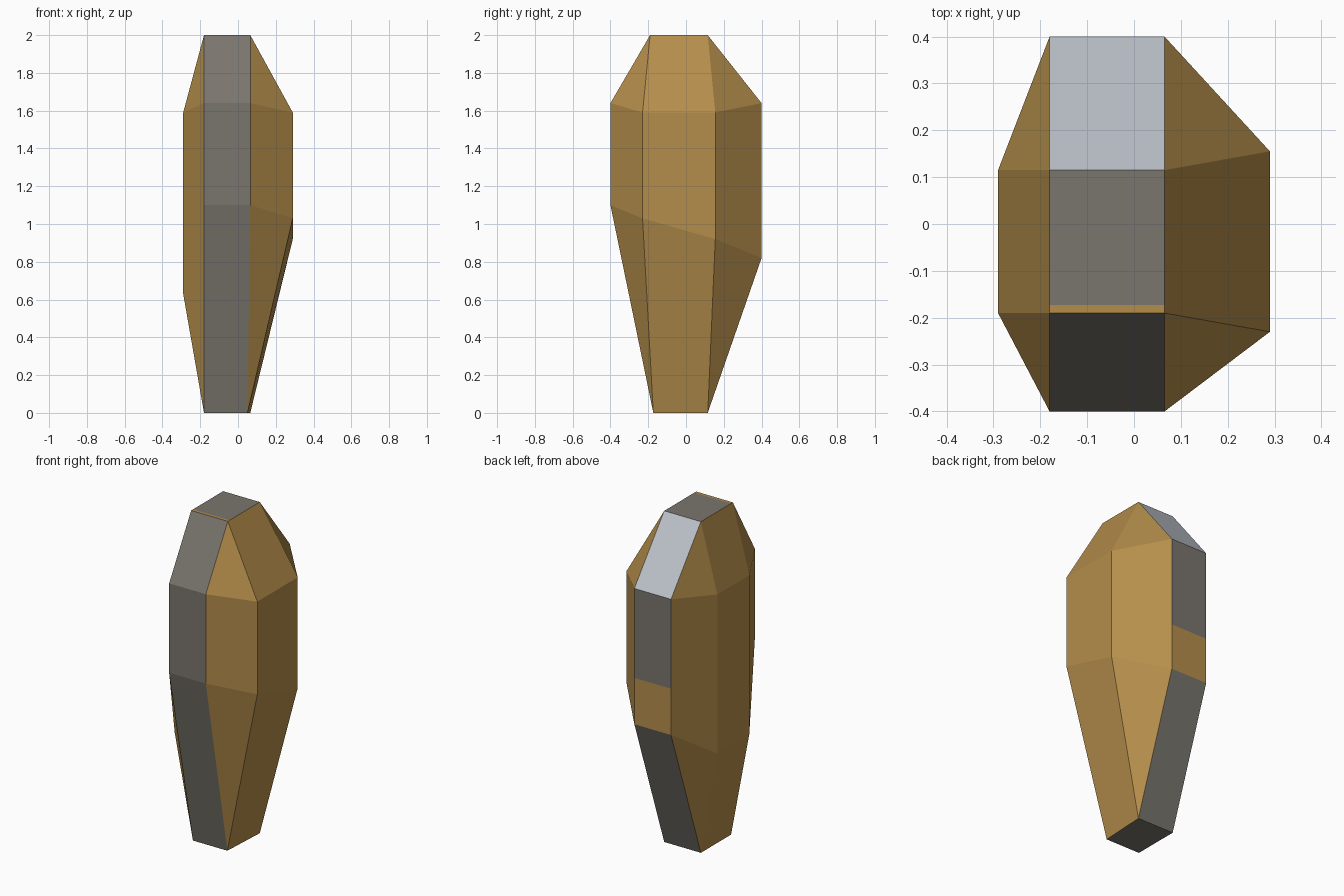
import bpy, bmesh

if "Cube" in bpy.data.objects:
    bpy.data.objects.remove(bpy.data.objects["Cube"])


def material(name, rgb):
    m = bpy.data.materials.new(name)
    m.diffuse_color = (*rgb, 1)
    m.use_nodes = True
    m.node_tree.nodes["Principled BSDF"].inputs["Base Color"].default_value = m.diffuse_color
    return m


GOLD, GREY, PALE = 0, 1, 2
mats = [material("gold", (0.46, 0.27, 0.07)),
        material("dark_grey", (0.195, 0.18, 0.155)),
        material("pale_grey", (0.51, 0.54, 0.59))]

# Corners of the flat ends: front left, front right, back right, back left
top_pts = [(-0.18, -0.19, 2), (0.065, -0.19, 2), (0.065, 0.115, 2), (-0.18, 0.115, 2)]
bottom_pts = [(-0.18, -0.173, 0), (0.05, -0.173, 0), (0.065, 0.115, 0), (-0.18, 0.115, 0)]

# Upright edges of the belt: x, y, upper z, lower z, end corner they lead to
columns = [(-0.18, -0.40, 1.64, 1.10, 0), (0.065, -0.40, 1.64, 1.10, 1),
           (0.29, -0.23, 1.59, 1.03, 1), (0.29, 0.155, 1.59, 0.92, 2),
           (0.065, 0.40, 1.64, 0.82, 2), (-0.18, 0.40, 1.64, 0.82, 3),
           (-0.29, 0.115, 1.59, 0.63, 3), (-0.29, -0.19, 1.59, 0.63, 0)]

bm = bmesh.new()
top = [bm.verts.new(p) for p in top_pts]
bottom = [bm.verts.new(p) for p in bottom_pts]
upper = [bm.verts.new((c[0], c[1], c[2])) for c in columns]
lower = [bm.verts.new((c[0], c[1], c[3])) for c in columns]


def face(verts, mat):
    f = bm.faces.new(list(dict.fromkeys(verts)))  # repeated corners give triangles
    f.material_index = mat
    return f


def split(f, co, no):
    geom = [f] + list(f.edges) + list(f.verts)
    bmesh.ops.bisect_plane(bm, geom=geom, plane_co=co, plane_no=no)


# Crown, belt and lower taper; the front and back strips are grey
for i, col in enumerate(columns):
    j = (i + 1) % 8
    a, b = col[4], columns[j][4]
    strip = i in (0, 4)
    face([upper[i], upper[j], top[b], top[a]], PALE if i == 4 else GREY if strip else GOLD)
    belt = face([lower[i], lower[j], upper[j], upper[i]], GREY if strip else GOLD)
    face([bottom[a], bottom[b], lower[j], lower[i]], GREY if strip else GOLD)
    if i == 4:
        back = belt
cap = face(top, GREY)
face(bottom[::-1], GREY)

# Gold band low on the back and thin gold line at the front of the cap
split(back, (0, 0, 1.10), (0, 0, 1))
split(cap, (0, -0.173, 0), (0, 1, 0))
for f in bm.faces:
    c = f.calc_center_median()
    if (c.y > 0.39 and c.z < 1.10) or (c.z > 1.99 and c.y < -0.173):
        f.material_index = GOLD

bmesh.ops.recalc_face_normals(bm, faces=bm.faces)
mesh = bpy.data.meshes.new("faceted_body")
bm.to_mesh(mesh)
bm.free()
for m in mats:
    mesh.materials.append(m)
bpy.context.collection.objects.link(bpy.data.objects.new("faceted_body", mesh))
